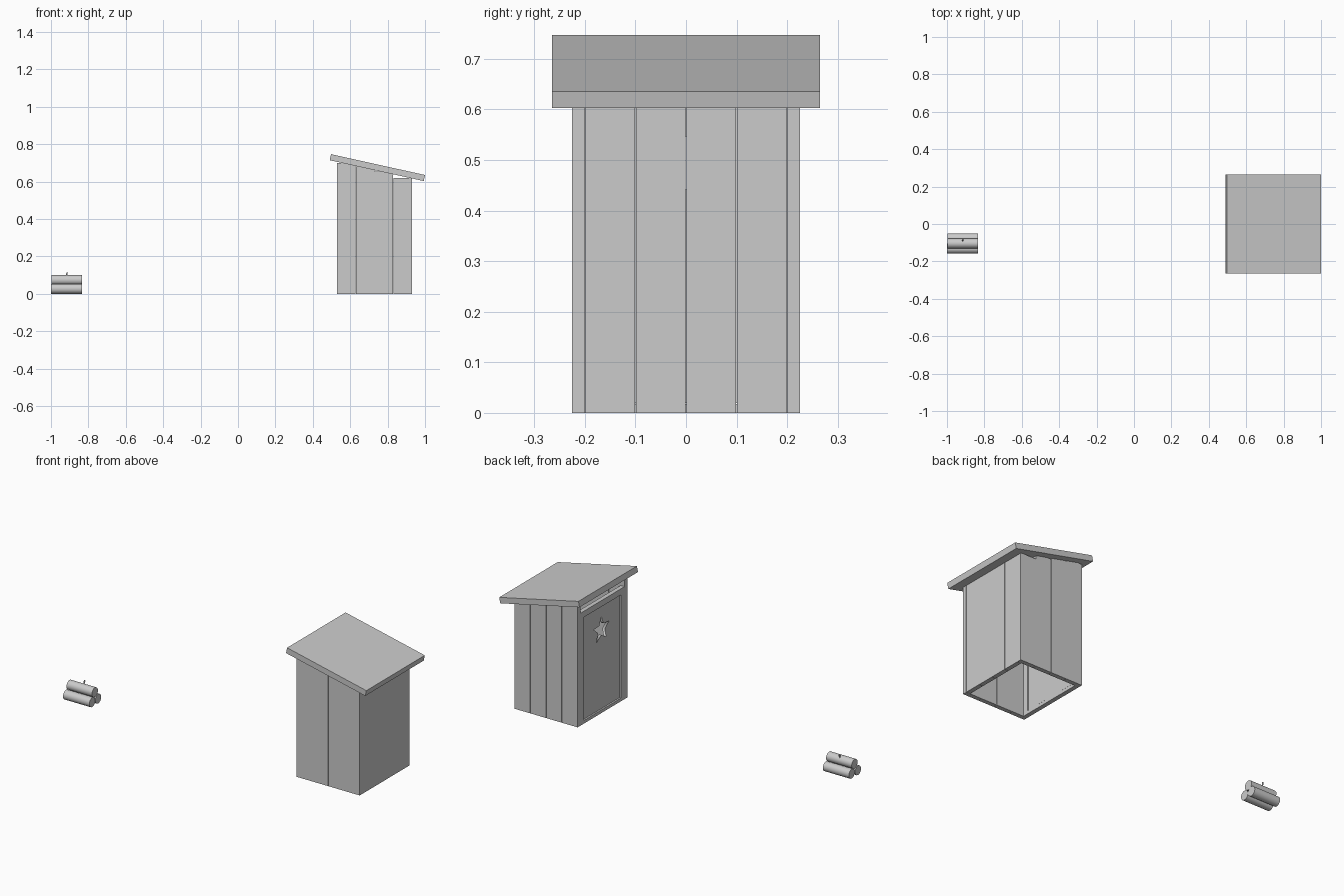
import bpy, math
from mathutils import Vector

if "Cube" in bpy.data.objects:
    bpy.data.objects.remove(bpy.data.objects["Cube"])


def box(name, lo, hi):
    """Axis-aligned box from two corners."""
    lo, hi = Vector(lo), Vector(hi)
    bpy.ops.mesh.primitive_cube_add(size=1, location=(lo + hi) / 2)
    ob = bpy.context.object
    ob.name = name
    ob.scale = hi - lo
    return ob


def rod(name, a, b, r, sides=16):
    """Cylinder between two points."""
    a, b = Vector(a), Vector(b)
    d = b - a
    bpy.ops.mesh.primitive_cylinder_add(vertices=sides, radius=r, depth=d.length,
                                        location=(a + b) / 2)
    ob = bpy.context.object
    ob.name = name
    ob.rotation_euler = d.to_track_quat('Z', 'Y').to_euler()
    bpy.ops.object.shade_smooth_by_angle(angle=math.radians(40))
    return ob


T, GAP = 0.025, 0.001          # plank thickness, half gap
X0, X1, W = 0.53, 0.93, 0.225  # cabin extents

# side walls: four planks each, stepping down under the roof
for side, s in (("front", -1), ("back", 1)):
    for i, h in enumerate((0.70, 0.68, 0.655, 0.62)):
        ya, yb = sorted((s * W, s * (W - T)))
        box(f"{side}_wall_plank_{i}", (X0 + 0.1 * i + (GAP if i else 0), ya, 0),
            (X0 + 0.1 * (i + 1) - (GAP if i < 3 else 0), yb, h))

# rear wall planks
for i in range(4):
    y = -0.2 + 0.1 * i
    box(f"rear_wall_plank_{i}", (X1 - T, y + GAP, 0), (X1, y + 0.1 - GAP, 0.62))

# door frame: posts, lintel and sill
for n, s in (("left", -1), ("right", 1)):
    ya, yb = sorted((s * 0.2, s * 0.168))
    box(f"door_post_{n}", (X0, ya, 0), (X0 + T, yb, 0.645))
box("door_lintel", (X0, -0.168, 0.61), (X0 + T, 0.168, 0.645))
box("door_sill", (X0, -0.168, 0), (X0 + T, 0.168, 0.018))

# door panel with a star-shaped hole (outline plus star in one filled curve)
rect = [(-0.165, 0.02), (0.165, 0.02), (0.165, 0.607), (-0.165, 0.607)]
star = []
for k in range(10):
    r = 0.033 if k % 2 else 0.073
    a = math.pi / 2 + k * math.pi / 5
    star.append((r * math.cos(a), 0.475 + r * math.sin(a)))
cu = bpy.data.curves.new("door", 'CURVE')
cu.dimensions, cu.fill_mode, cu.extrude = '2D', 'BOTH', 0.008
for pts in (rect, star):
    sp = cu.splines.new('POLY')
    sp.points.add(len(pts) - 1)
    for p, (u, v) in zip(sp.points, pts):
        p.co = (u, v, 0, 1)
    sp.use_cyclic_u = True
door = bpy.data.objects.new("door", cu)
bpy.context.collection.objects.link(door)
door.location = (X0 + 0.015, 0, 0)
door.rotation_euler = (math.pi / 2, 0, math.pi / 2)
bpy.ops.object.select_all(action='DESELECT')
door.select_set(True)
bpy.context.view_layer.objects.active = door
bpy.ops.object.convert(target='MESH')

# sloping roof slab
roof = box("roof", (-0.2575, -0.265, -0.0165), (0.2575, 0.265, 0.0165))
roof.location = (0.745, 0, 0.675)
roof.rotation_euler = (0, math.atan2(0.112, 0.505), 0)

# bundle of three sticks with a short fuse
R, YC = 0.027, -0.104
for name, y, z, xa, xb in (("stick_front", YC - R, R, -1.0, -0.833),
                           ("stick_back", YC + R, R, -0.998, -0.833),
                           ("stick_top", YC, R * (1 + math.sqrt(3)), -0.997, -0.835)):
    rod(name, (xa, y, z), (xb, y, z), R)
rod("fuse", (-0.916, -0.092, 0.085), (-0.914, -0.084, 0.113), 0.004, 8)
